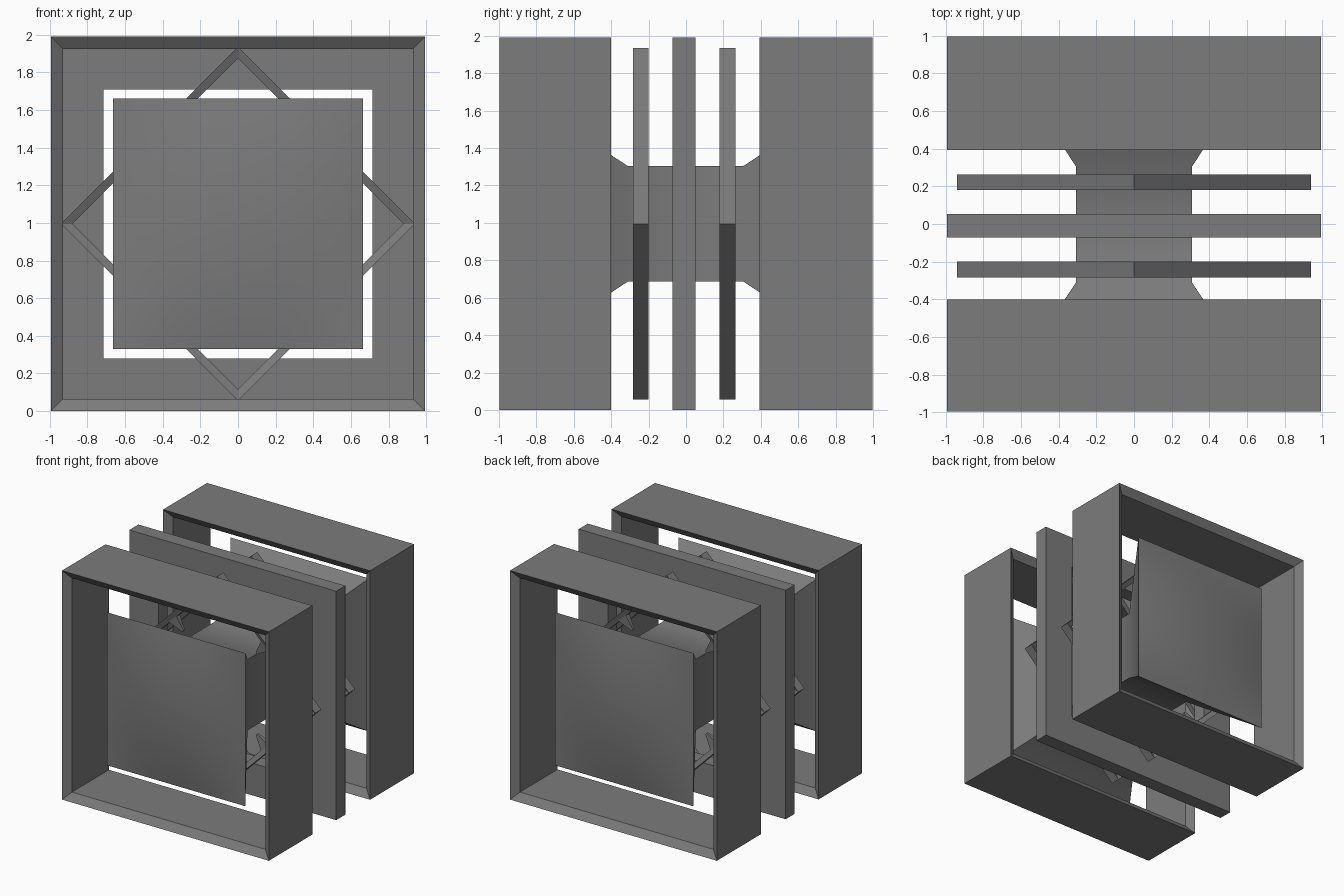
import bpy, bmesh, math
from mathutils import Matrix, Vector

if "Cube" in bpy.data.objects:
    bpy.data.objects.remove(bpy.data.objects["Cube"])

CZ = 0.995  # height of the model's centre

grey = bpy.data.materials.new("dark_grey")
grey.diffuse_color = (0.2, 0.2, 0.2, 1)
grey.use_nodes = True
grey.node_tree.nodes["Principled BSDF"].inputs["Base Color"].default_value = grey.diffuse_color


def make(name, verts, faces, matrix=None, angle=None):
    me = bpy.data.meshes.new(name)
    me.from_pydata([tuple(v) for v in verts], [], faces)
    bm = bmesh.new()
    bm.from_mesh(me)
    bmesh.ops.remove_doubles(bm, verts=bm.verts, dist=1e-5)
    bmesh.ops.recalc_face_normals(bm, faces=bm.faces)
    bm.to_mesh(me)
    bm.free()
    me.materials.append(grey)
    if angle:
        me.shade_smooth()
        me.set_sharp_from_angle(angle=math.radians(angle))
    ob = bpy.data.objects.new(name, me)
    bpy.context.collection.objects.link(ob)
    ob.matrix_world = Matrix.Translation((0, 0, CZ)) @ (matrix or Matrix())
    return ob


def square(h, y):
    return [Vector((-h, y, -h)), Vector((h, y, -h)),
            Vector((h, y, h)), Vector((-h, y, h))]


def bands(n, closed):
    # quads joining consecutive square rings
    f = []
    for i in range(n if closed else n - 1):
        j = (i + 1) % n
        for k in range(4):
            m = (k + 1) % 4
            f.append((i * 4 + k, i * 4 + m, j * 4 + m, j * 4 + k))
    return f


def ring(name, profile, matrix=None):
    # sweep a (half size, y) profile around a square
    verts = [v for h, y in profile for v in square(h, y)]
    return make(name, verts, bands(len(profile), True), matrix)


def lipped(outer, inner, y0, y1, d):
    return [(outer, y0), (outer, y1), (inner, y1 - d), (inner, y0 + d)]


def cushion(name, h, y, bulge, n=16):
    # square panel bulging gently outwards
    verts, faces = [], []
    for j in range(n + 1):
        for i in range(n + 1):
            u, v = 2 * i / n - 1, 2 * j / n - 1
            verts.append((u * h, y + bulge * (1 - u * u) * (1 - v * v), v * h))
    for j in range(n):
        for i in range(n):
            a = j * (n + 1) + i
            faces.append((a, a + 1, a + n + 2, a + n + 1))
    ob = make(name, verts, faces, angle=40)
    if (ob.data.polygons[0].normal.y > 0) != (y > 0):
        ob.data.flip_normals()


turn = Matrix.Rotation(math.radians(45), 4, 'Y')

for label, s, shift in (("front", -1, 0), ("back", 1, -0.008)):
    # deep outer frame with bevelled lips
    y0, y1 = sorted((s * 0.4 + shift, s * 0.997))
    ring(label + "_outer_frame", lipped(0.995, 0.93, y0, y1, 0.045))

    # thin diamond frame
    yc = s * 0.232 - 0.01
    ring(label + "_diamond_frame", lipped(0.665, 0.622, yc - 0.042, yc + 0.042, 0.02), turn)

    # small studs on the inside of each diamond side
    for i in range(4):
        verts = []
        for z, w, t in ((0.50, 0.01, 0.008), (0.63, 0.05, 0.025)):
            verts += [(-w, yc - t, z), (w, yc - t, z), (w, yc + t, z), (-w, yc + t, z)]
        make(f"{label}_stud_{i + 1}", verts,
             bands(2, False) + [(3, 2, 1, 0), (4, 5, 6, 7)],
             Matrix.Rotation(math.radians(45 + 90 * i), 4, 'Y'))

    cushion(label + "_panel", 0.665, s * 0.85, s * 0.06)

# flat middle frame
ring("middle_frame", [(0.715, -0.072), (0.715, 0.052), (0.995, 0.052), (0.995, -0.072)])

# square core flaring out to meet the panels
core = [(0.665, -0.85), (0.308, -0.31), (0.308, 0.305), (0.665, 0.85)]
verts = [v for h, y in core for v in square(h, y)]
make("flared_core", verts, bands(4, False), angle=40)
# open tube: make sure it faces outwards
me = bpy.data.objects["flared_core"].data
p = max(me.polygons, key=lambda q: q.center.z - abs(q.center.y))
if p.normal.z < 0:
    me.flip_normals()
